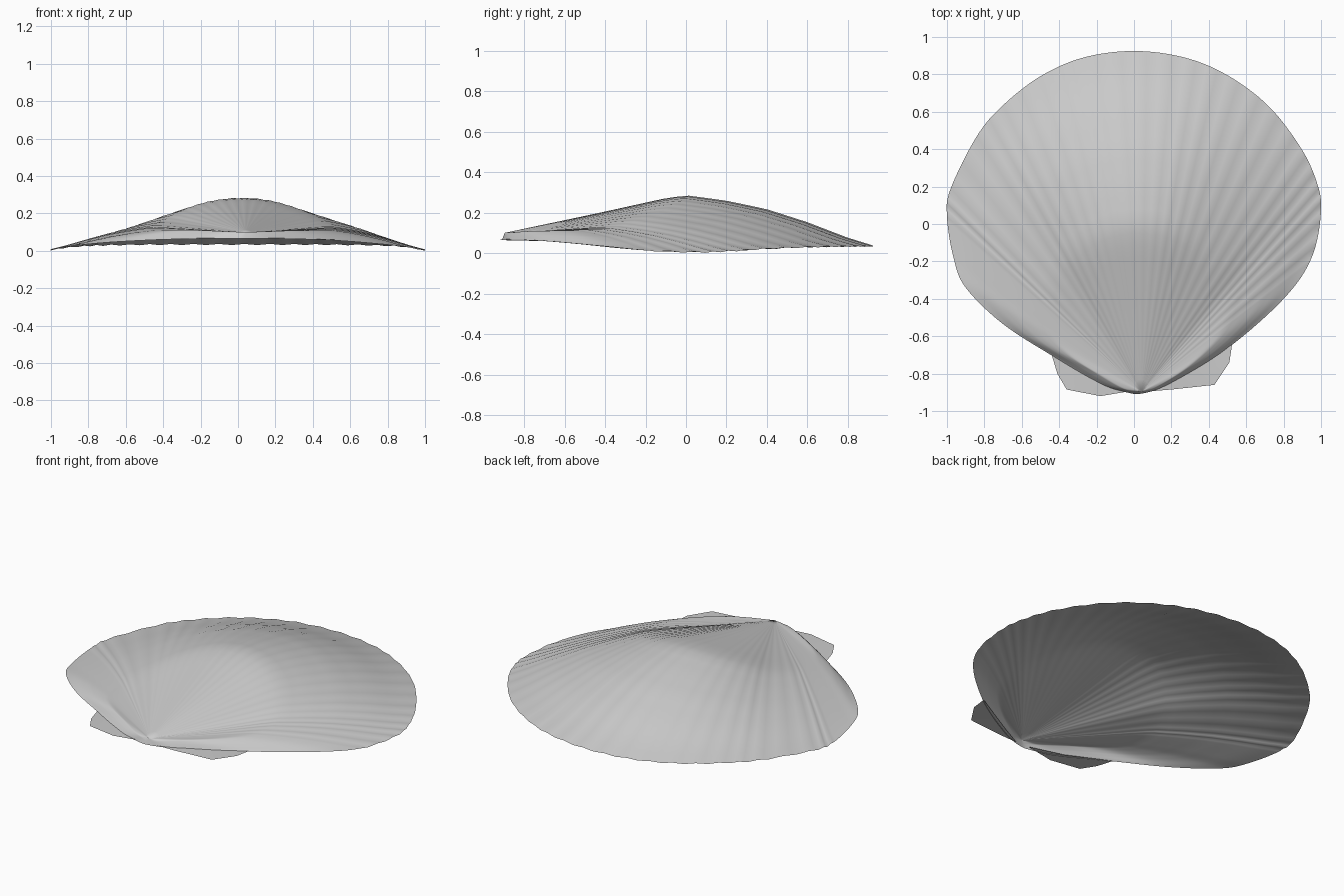
import bpy, bmesh, math
from mathutils import Vector

if "Cube" in bpy.data.objects:
    bpy.data.objects.remove(bpy.data.objects["Cube"])

# rim control points: x, y, z, bulge of the ray that ends there
RIM = [(0.05, -0.905, .065, 0), (-0.04, -0.9, .065, .03), (-0.18, -0.855, .065, .08),
       (-0.42, -0.715, .06, .13), (-0.7, -0.535, .045, .18), (-0.9, -0.34, .025, .22),
       (-0.965, -0.18, .012, .26), (-1, 0.04, .004, .31), (-0.98, 0.19, .01, .35),
       (-0.84, 0.47, .024, .47), (-0.7, 0.635, .03, .64), (-0.5, 0.79, .033, .82),
       (-0.27, 0.89, .034, .95), (0, 0.925, .034, 1), (0.27, 0.89, .034, .95),
       (0.5, 0.795, .033, .82), (0.72, 0.63, .03, .64), (0.89, 0.41, .022, .47),
       (0.975, 0.23, .01, .35), (1, 0.07, .004, .31), (0.95, -0.18, .012, .26),
       (0.8, -0.4, .033, .2), (0.5, -0.665, .057, .13), (0.2, -0.85, .065, .06)]
# height of the centre ray above its chord
BUMP = [(0, 0), (.25, .112), (.44, .2), (.495, .216), (.6, .197), (.71, .162),
        (.82, .105), (.93, .035), (1, 0)]
APEX = Vector((0.04, -0.895, 0.1))
SUB, RINGS = 8, 28


def spline(points, i, t):
    n = len(points)
    a, b, c, d = (Vector(points[(i + k) % n]) for k in (-1, 0, 1, 2))
    return 0.5 * (2 * b + (c - a) * t + (2 * a - 5 * b + 4 * c - d) * t * t
                  + (3 * b - a - 3 * c + d) * t ** 3)


def bump(s):
    for (s0, h0), (s1, h1) in zip(BUMP, BUMP[1:]):
        if s <= s1:
            return h0 + (h1 - h0) * (s - s0) / (s1 - s0)
    return 0


def finish(bm, name):
    bmesh.ops.recalc_face_normals(bm, faces=bm.faces)
    if sum(f.normal.z for f in bm.faces) < 0:
        bmesh.ops.reverse_faces(bm, faces=bm.faces)
    mesh = bpy.data.meshes.new(name)
    bm.to_mesh(mesh)
    bm.free()
    ob = bpy.data.objects.new(name, mesh)
    bpy.context.collection.objects.link(ob)
    for p in mesh.polygons:
        p.use_smooth = True
    return ob


# ribbed dome: rays fanned out from the beak to the rim
bm = bmesh.new()
apex = bm.verts.new(APEX)
rays = []
for i in range(len(RIM)):
    for k in range(SUB):
        p = spline(RIM, i, k / SUB)
        rib = 0.003 * math.sin(2 * math.pi * (2 * k / SUB)) if 6 < i < 20 else 0
        ray = []
        for j in range(1, RINGS + 1):
            s = j / RINGS
            q = APEX.lerp(Vector(p[:3]), s)
            q.z = max(0, q.z + p[3] * bump(s) + rib * s)
            ray.append(bm.verts.new(q))
        rays.append(ray)
for a, b in zip(rays, rays[1:] + rays[:1]):
    bm.faces.new((apex, a[0], b[0]))
    for j in range(RINGS - 1):
        bm.faces.new((a[j], a[j + 1], b[j + 1], b[j]))
finish(bm, "shell_dome")

# flat hinge ears beside the beak
EARS = {
    "left_ear": [(0, -.89, .07), (-.18, -.92, .066), (-.36, -.885, .063), (-.41, -.8, .061),
                 (-.44, -.7, .06), (-.2, -.83, .068)],
    "right_ear": [(.08, -.895, .07), (.2, -.885, .066), (.43, -.86, .063), (.51, -.74, .061),
                  (.525, -.64, .058), (.22, -.82, .068)],
}
for name, pts in EARS.items():
    bm = bmesh.new()
    v = [bm.verts.new(p) for p in pts]
    for a, b in zip(v[:-1], v[1:-1]):
        bm.faces.new((v[-1], a, b))
    finish(bm, name)
